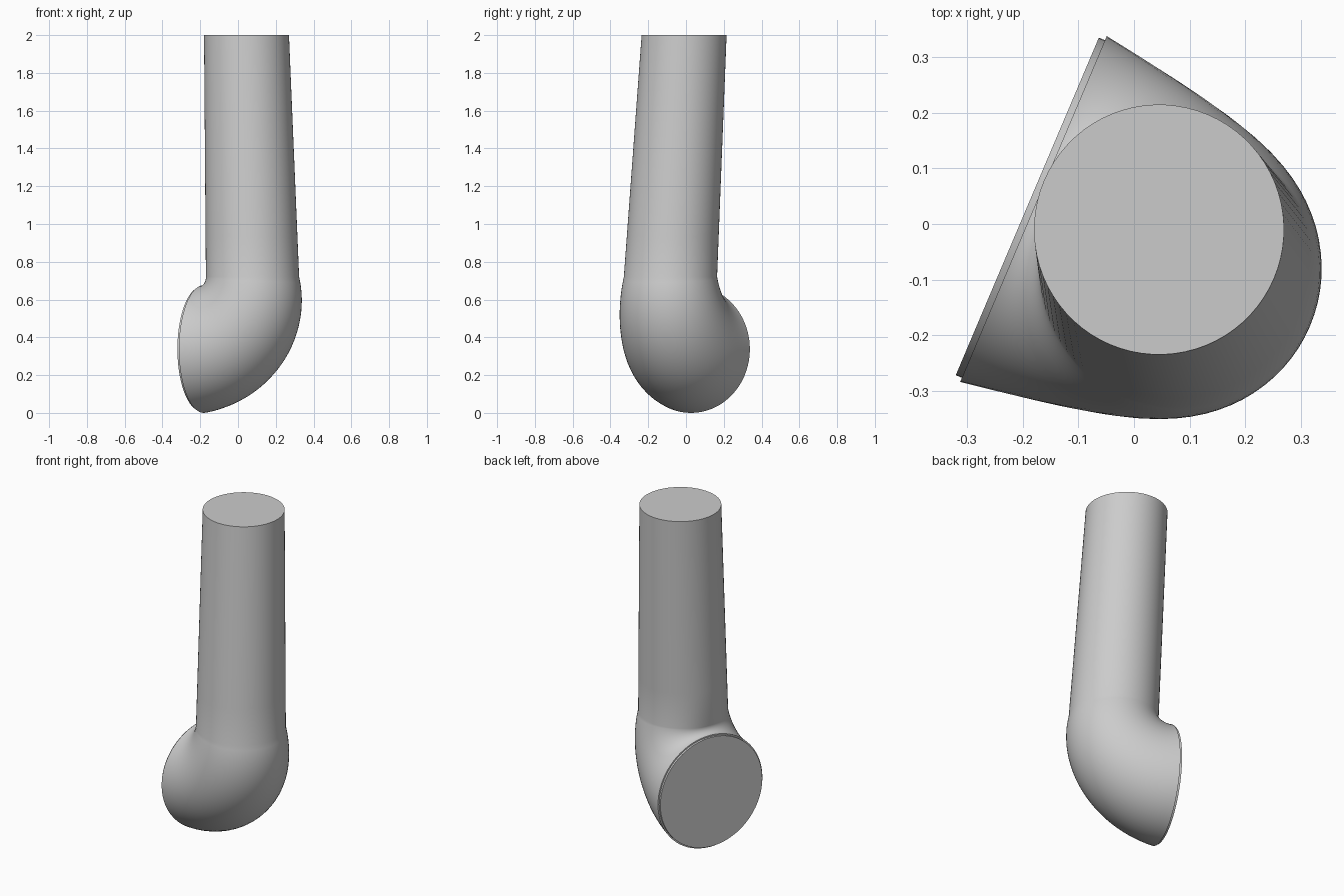
import bpy, bmesh, math
from mathutils import Vector

cube = bpy.data.objects.get("Cube")
if cube:
    bpy.data.objects.remove(cube, do_unlink=True)

SIDES = 72
UP = Vector((0, 0, 1))
OUT = Vector((-0.92, 0.39, 0)).normalized()   # direction the elbow opens
SIDE = UP.cross(OUT)
PIVOT = Vector((-0.181, 0.027, 0.72))         # centre of the bend

grey = bpy.data.materials.new("plain grey")
grey.use_nodes = True
grey.diffuse_color = (0.6, 0.6, 0.6, 1)
grey.node_tree.nodes["Principled BSDF"].inputs["Base Color"].default_value = (0.6, 0.6, 0.6, 1)


def ring(bm, centre, across, radius):
    """Circle of vertices spanned by the given direction and the side direction."""
    verts = []
    for i in range(SIDES):
        a = math.tau * i / SIDES
        verts.append(bm.verts.new(centre + radius * (math.cos(a) * across + math.sin(a) * SIDE)))
    return verts


def loft(name, sections):
    """Skin a row of (centre, across, radius) sections and cap both ends."""
    bm = bmesh.new()
    rings = [ring(bm, *s) for s in sections]
    for lower, upper in zip(rings, rings[1:]):
        for i in range(SIDES):
            j = (i + 1) % SIDES
            bm.faces.new((lower[i], lower[j], upper[j], upper[i]))
    bm.faces.new(rings[0])
    bm.faces.new(rings[-1])
    bmesh.ops.recalc_face_normals(bm, faces=bm.faces)
    mesh = bpy.data.meshes.new(name)
    bm.to_mesh(mesh)
    bm.free()
    obj = bpy.data.objects.new(name, mesh)
    bpy.context.collection.objects.link(obj)
    mesh.materials.append(grey)
    bpy.ops.object.select_all(action='DESELECT')
    obj.select_set(True)
    bpy.context.view_layer.objects.active = obj
    bpy.ops.object.shade_smooth_by_angle(angle=math.radians(35))
    return obj


# Tapered upright tube, from the flat top down to the bend
top_centre = Vector((0.045, -0.01, 2))
bend_start = PIVOT - OUT * 0.28
sections = []
for k in range(7):
    t = k / 6
    sections.append((top_centre.lerp(bend_start, t), -OUT, 0.225 + 0.022 * t))

# Widening elbow, swept a quarter turn around the pivot
STEPS = 28
for k in range(1, STEPS + 1):
    t = k / STEPS
    a = t * math.pi / 2
    across = -OUT * math.cos(a) - UP * math.sin(a)
    sections.append((PIVOT + across * (0.28 + 0.102 * t), across, 0.247 + 0.091 * t))

# Thin stepped lip closing the open end
mouth = sections[-1][0]
for offset, radius in ((0, 0.33), (0.012, 0.33)):
    sections.append((mouth + OUT * offset, -UP, radius))

loft("bent_pipe", sections)
